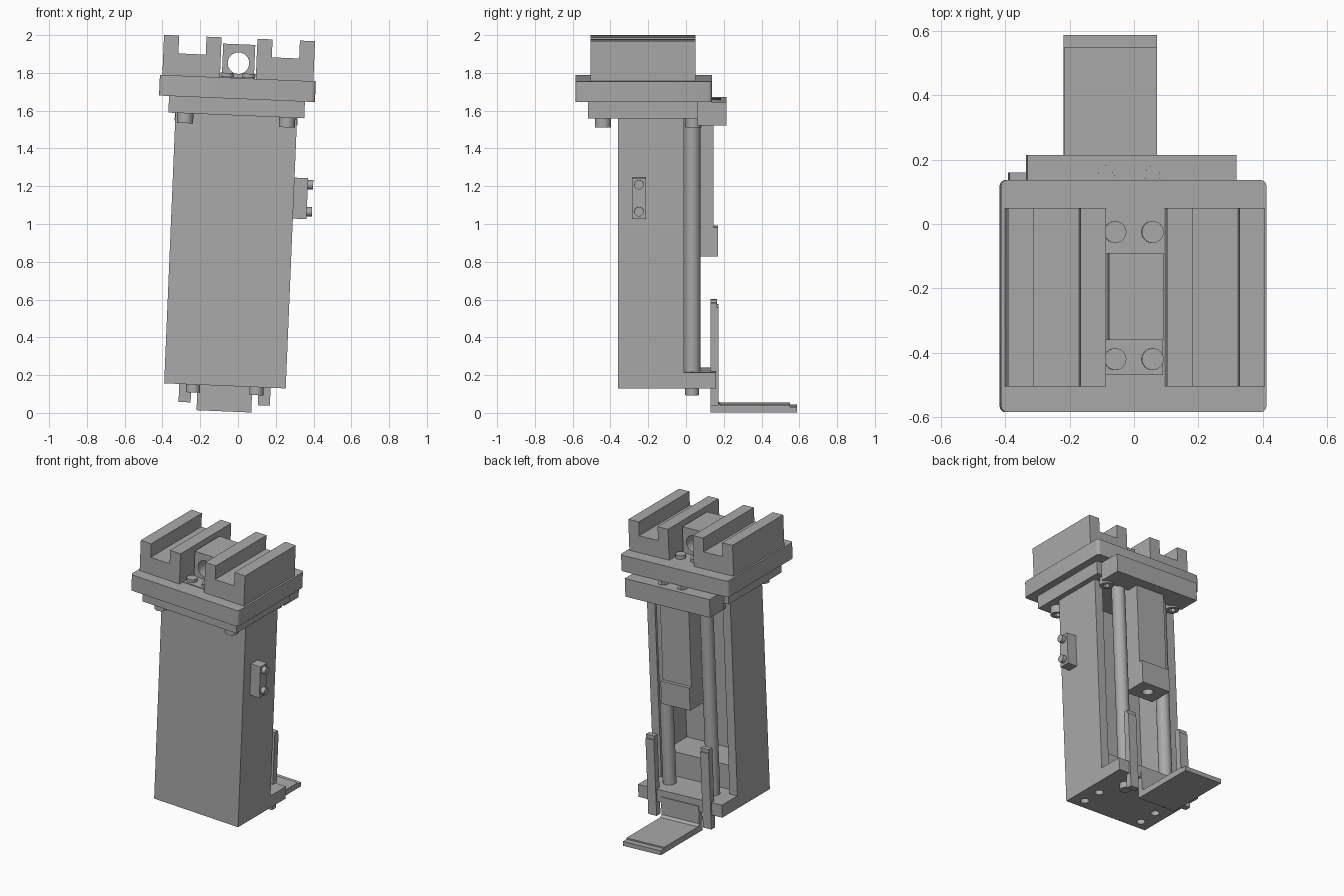
import bpy, bmesh, math
from mathutils import Matrix, Vector

if "Cube" in bpy.data.objects:
    bpy.data.objects.remove(bpy.data.objects["Cube"], do_unlink=True)

grey = bpy.data.materials.new("machined_grey")
grey.use_nodes = True
colour = (0.4, 0.4, 0.4, 1)
grey.diffuse_color = colour
grey.node_tree.nodes["Principled BSDF"].inputs["Base Color"].default_value = colour

# The whole assembly leans slightly about the y axis
LEAN = Matrix.Rotation(math.radians(2.4), 4, "Y") @ Matrix.Translation((-0.075, 0, 0))
AXIS = {"X": Matrix.Rotation(math.pi / 2, 4, "Y"),
        "-Z": Matrix.Rotation(math.pi, 4, "X"),
        "Y": Matrix.Rotation(math.pi / 2, 4, "X"),
        "Z": Matrix.Identity(4)}
parts = []


def finish(name, bm, helper=False):
    bmesh.ops.recalc_face_normals(bm, faces=bm.faces)
    mesh = bpy.data.meshes.new(name)
    bm.to_mesh(mesh)
    bm.free()
    mesh.materials.append(grey)
    ob = bpy.data.objects.new(name, mesh)
    bpy.context.collection.objects.link(ob)
    ob.matrix_world = LEAN
    if helper:
        ob.hide_render = True
        ob.hide_set(True)
    else:
        parts.append(ob)
    return ob


def box(name, x, y, z, corner=0):
    bm = bmesh.new()
    bmesh.ops.create_cube(bm, size=1)
    for v in bm.verts:
        v.co = [r[0] if c < 0 else r[1] for c, r in zip(v.co, (x, y, z))]
    if corner:
        upright = [e for e in bm.edges
                   if abs(e.verts[0].co.z - e.verts[1].co.z) > 0.01]
        bmesh.ops.bevel(bm, geom=upright, offset=corner, segments=4,
                        affect="EDGES", profile=0.5)
    return finish(name, bm)


def extrude(name, points, plane, span):
    """Extrude an outline drawn in the xz, yz or xy plane."""
    bm = bmesh.new()
    a, b = span
    put = {"xz": lambda p, d: (p[0], d, p[1]),
           "yz": lambda p, d: (d, p[0], p[1]),
           "xy": lambda p, d: (p[0], p[1], d)}[plane]
    face = bm.faces.new([bm.verts.new(put(p, a)) for p in points])
    new = bmesh.ops.extrude_face_region(bm, geom=[face])["geom"]
    shift = Vector(put((0, 0), b - a))
    bmesh.ops.translate(bm, vec=shift,
                        verts=[g for g in new if isinstance(g, bmesh.types.BMVert)])
    return finish(name, bm)


def cylinder(name, centre, radius, length, axis="Z", helper=False):
    bm = bmesh.new()
    bmesh.ops.create_cone(bm, cap_ends=True, segments=32, radius1=radius,
                          radius2=radius, depth=length,
                          matrix=Matrix.Translation(centre) @ AXIS[axis])
    return finish(name, bm, helper)


def screw(name, base, radius, height, axis="Z"):
    """Cap screw head with a hexagon socket, rising from base along axis."""
    bm = bmesh.new()
    rings = []
    for r, z, n in ((radius, 0, 24), (radius, height, 24),
                    (radius * 0.5, height, 6), (radius * 0.5, height * 0.45, 6)):
        verts = [bm.verts.new((r * math.cos(math.tau * i / n),
                               r * math.sin(math.tau * i / n), z)) for i in range(n)]
        rings.append([bm.edges.new((verts[i], verts[(i + 1) % n])) for i in range(n)])
    bmesh.ops.bridge_loops(bm, edges=rings[0] + rings[1])
    bmesh.ops.bridge_loops(bm, edges=rings[1] + rings[2])
    bmesh.ops.bridge_loops(bm, edges=rings[2] + rings[3])
    bmesh.ops.contextual_create(bm, geom=rings[3])
    bmesh.ops.transform(bm, matrix=Matrix.Translation(base) @ AXIS[axis], verts=bm.verts)
    return finish(name, bm)


def drill(ob, cutter):
    mod = ob.modifiers.new("hole", "BOOLEAN")
    mod.operation = "DIFFERENCE"
    mod.solver = "EXACT"
    mod.object = cutter


# Housing: channel open at the back, base plate and inner ledge
W, T = 0.322, 0.06
extrude("housing", [(-W, -0.36), (W, -0.36), (W, -0.01), (W - T, -0.01),
                    (W - T, -0.3), (T - W, -0.3), (T - W, -0.01), (-W, -0.01)],
        "xy", (0.225, 1.575))
base = box("base_plate", (-W, W), (-0.36, 0.16), (0.14, 0.225))
box("inner_ledge", (T - W, W - T), (-0.3, -0.07), (0.225, 0.39))

# Head plates and rear bar
box("lower_head_plate", (-0.36, 0.36), (-0.52, 0.06), (1.573, 1.661))
box("upper_head_plate", (-0.413, 0.413), (-0.585, 0.137), (1.661, 1.771), 0.02)
box("rear_bar", (-0.325, 0.325), (0.06, 0.215), (1.532, 1.657))

# Central bearing block, bored along y
bearing = box("bearing_block", (-0.085, 0.085), (-0.36, -0.09), (1.771, 1.95))
drill(bearing, cylinder("bearing_bore_cutter", (0, -0.22, 1.85), 0.057, 0.5, "Y", True))
box("bearing_foot", (-0.09, 0.09), (-0.47, -0.36), (1.771, 1.776))

# Carriage sliding between the rods
box("carriage_column", (-0.11, 0.11), (0.0, 0.145), (0.975, 1.56))
block = box("carriage_block", (-0.11, 0.11), (0.0, 0.17), (0.83, 0.985))
drill(block, cylinder("carriage_bore_cutter", (0, 0.085, 0.83), 0.035, 0.16, "Z", True))

# Bent foot plate
extrude("foot_plate", [(0.13, 0.005), (0.588, 0.005), (0.588, 0.035), (0.55, 0.035),
                       (0.55, 0.045), (0.18, 0.045), (0.165, 0.06), (0.165, 0.18),
                       (0.13, 0.18)], "yz", (-0.145, 0.145))

# Mirrored pairs
for side, s in (("left", 1), ("right", -1)):
    extrude(side + "_slotted_jaw",
            [(s * x, z) for x, z in ((0.095, 1.771), (0.4, 1.771), (0.4, 1.983),
                                     (0.32, 1.983), (0.32, 1.888), (0.175, 1.888),
                                     (0.175, 1.983), (0.095, 1.983))],
            "xz", (-0.505, 0.05))
    cylinder(side + "_guide_rod", (s * 0.168, 0.033, 0.9), 0.043, 1.36)
    screw(side + "_rod_screw", (s * 0.168, 0.033, 0.14), 0.037, 0.042, "-Z")
    extrude(side + "_upright",
            [(0.13, 0.045), (0.172, 0.045), (0.172, 0.565), (0.165, 0.565),
             (0.165, 0.59), (0.13, 0.59)], "yz", (s * 0.21 - 0.032, s * 0.21 + 0.032))
    for place, y in (("front", -0.44), ("rear", 0.04)):
        screw(f"{side}_{place}_head_screw", (s * 0.27, y, 1.573), 0.043, 0.052, "-Z")
    for place, y in (("front", -0.42), ("rear", -0.025)):
        screw(f"{side}_{place}_bearing_screw", (s * 0.058, y, 1.771), 0.034, 0.025)
    screw(side + "_bar_screw", (s * 0.073, 0.15, 1.652), 0.034, 0.009)
    for place, y in (("front", -0.29), ("rear", -0.15)):
        drill(base, cylinder(f"{side}_{place}_base_hole_cutter",
                             (s * 0.23, y, 0.14), 0.028, 0.08, "Z", True))

# Side stop with two screws
box("side_stop", (W, W + 0.072), (-0.285, -0.212), (1.04, 1.257))
for place, z in (("lower", 1.08), ("upper", 1.223)):
    screw(place + "_stop_screw", (W + 0.072, -0.249, z), 0.025, 0.028, "X")

# Smooth round surfaces, keep hard edges
bpy.ops.object.select_all(action="DESELECT")
for ob in parts:
    ob.select_set(True)
bpy.context.view_layer.objects.active = parts[0]
bpy.ops.object.shade_smooth_by_angle(angle=math.radians(30))
